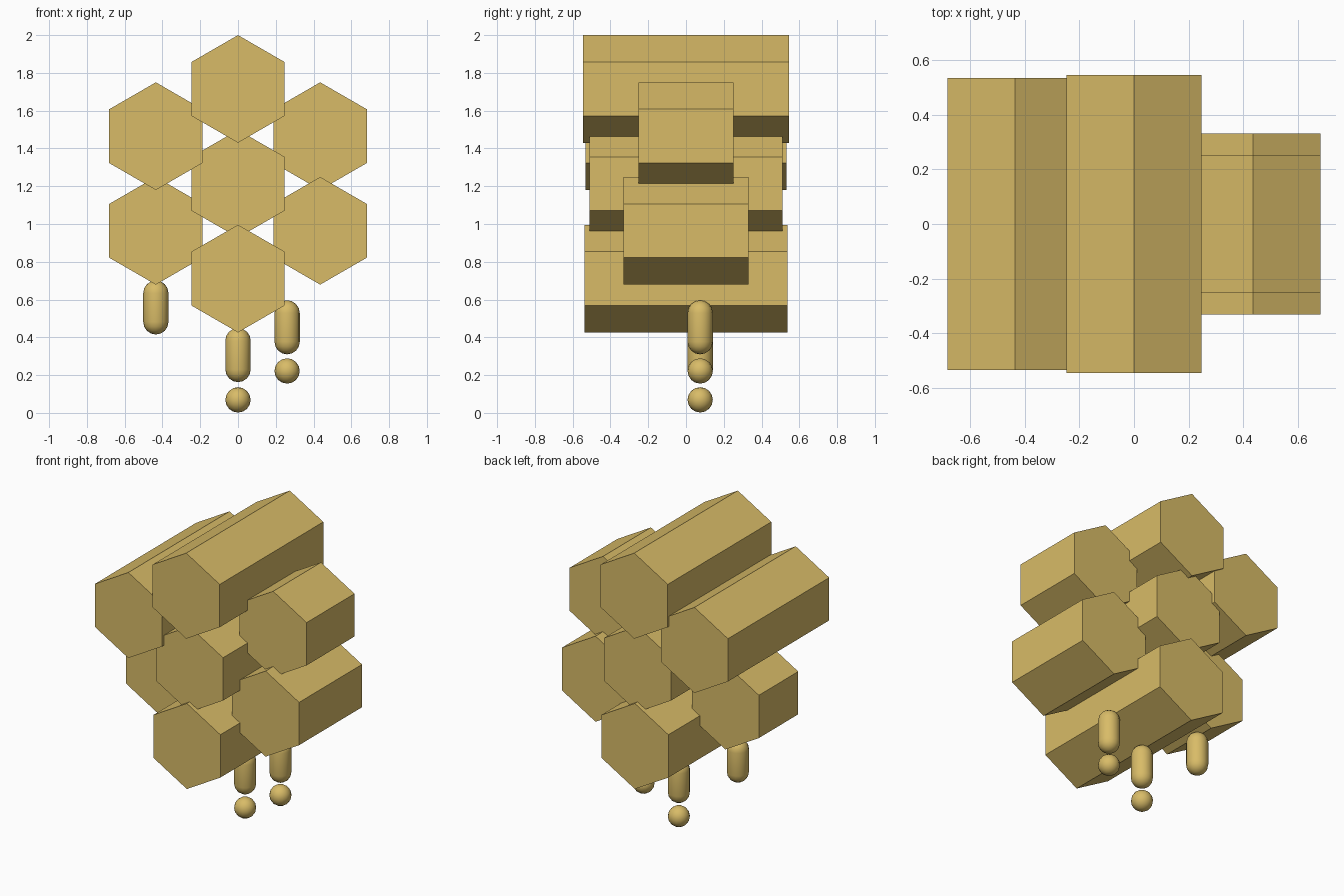
import bpy
import bmesh
from math import radians, sin, cos, pi

if "Cube" in bpy.data.objects:
    bpy.data.objects.remove(bpy.data.objects["Cube"], do_unlink=True)

# Honey colour for every part
COLOUR = (0.69, 0.50, 0.137, 1.0)
honey = bpy.data.materials.new("honey_gold")
honey.use_nodes = True
honey.diffuse_color = COLOUR
bsdf = honey.node_tree.nodes["Principled BSDF"]
bsdf.inputs["Base Color"].default_value = COLOUR
bsdf.inputs["Roughness"].default_value = 0.6

HEX_RADIUS = 0.285
DRIP_RADIUS = 0.067
DRIP_Y = 0.075


def comb_cell(name, x, z, half_depth):
    """Hexagonal prism along y, with a corner pointing up."""
    bpy.ops.mesh.primitive_cylinder_add(
        vertices=6, radius=HEX_RADIUS, depth=2 * half_depth,
        location=(x, 0, z), rotation=(radians(90), 0, 0))
    cell = bpy.context.object
    cell.name = name
    cell.data.materials.append(honey)


def drip(name, x, bottom, height):
    """Round-ended capsule; a height of two radii gives a ball."""
    r = DRIP_RADIUS
    stretch = max(height / 2 - r, 0)
    steps = 4
    profile = []
    for shift, start in ((-stretch, -pi / 2), (stretch, 0)):
        for i in range(steps + 1):
            a = start + i * pi / 2 / steps
            profile.append((r * cos(a), 0, shift + r * sin(a)))
    bm = bmesh.new()
    verts = [bm.verts.new(p) for p in profile]
    edges = [bm.edges.new(pair) for pair in zip(verts, verts[1:])]
    bmesh.ops.spin(bm, geom=verts + edges, cent=(0, 0, 0), axis=(0, 0, 1),
                   angle=2 * pi, steps=16)
    bmesh.ops.remove_doubles(bm, verts=bm.verts, dist=0.0005)
    bmesh.ops.recalc_face_normals(bm, faces=bm.faces)
    mesh = bpy.data.meshes.new(name)
    bm.to_mesh(mesh)
    bm.free()
    mesh.materials.append(honey)
    mesh.shade_smooth()
    obj = bpy.data.objects.new(name, mesh)
    obj.location = (x, DRIP_Y, bottom + height / 2)
    bpy.context.collection.objects.link(obj)


# Comb cells: one in the middle, six around it
for name, x, z, half_depth in (
        ("top_cell", 0, 1.715, 0.545),
        ("middle_cell", 0, 1.213, 0.51),
        ("bottom_cell", 0, 0.711, 0.538),
        ("upper_left_cell", 0.435, 1.465, 0.252),
        ("lower_left_cell", 0.435, 0.964, 0.331),
        ("upper_right_cell", -0.435, 1.465, 0.533),
        ("lower_right_cell", -0.435, 0.964, 0.207)):
    comb_cell(name, x, z, half_depth)

# Honey drips hanging below the comb
for name, x, bottom in (("right_drip", -0.435, 0.415),
                        ("middle_drip", 0, 0.163),
                        ("left_drip", 0.26, 0.31)):
    drip(name, x, bottom, 0.286)

# Falling drops
drip("middle_drop", 0, 0.002, 2 * DRIP_RADIUS)
drip("left_drop", 0.26, 0.155, 2 * DRIP_RADIUS)
